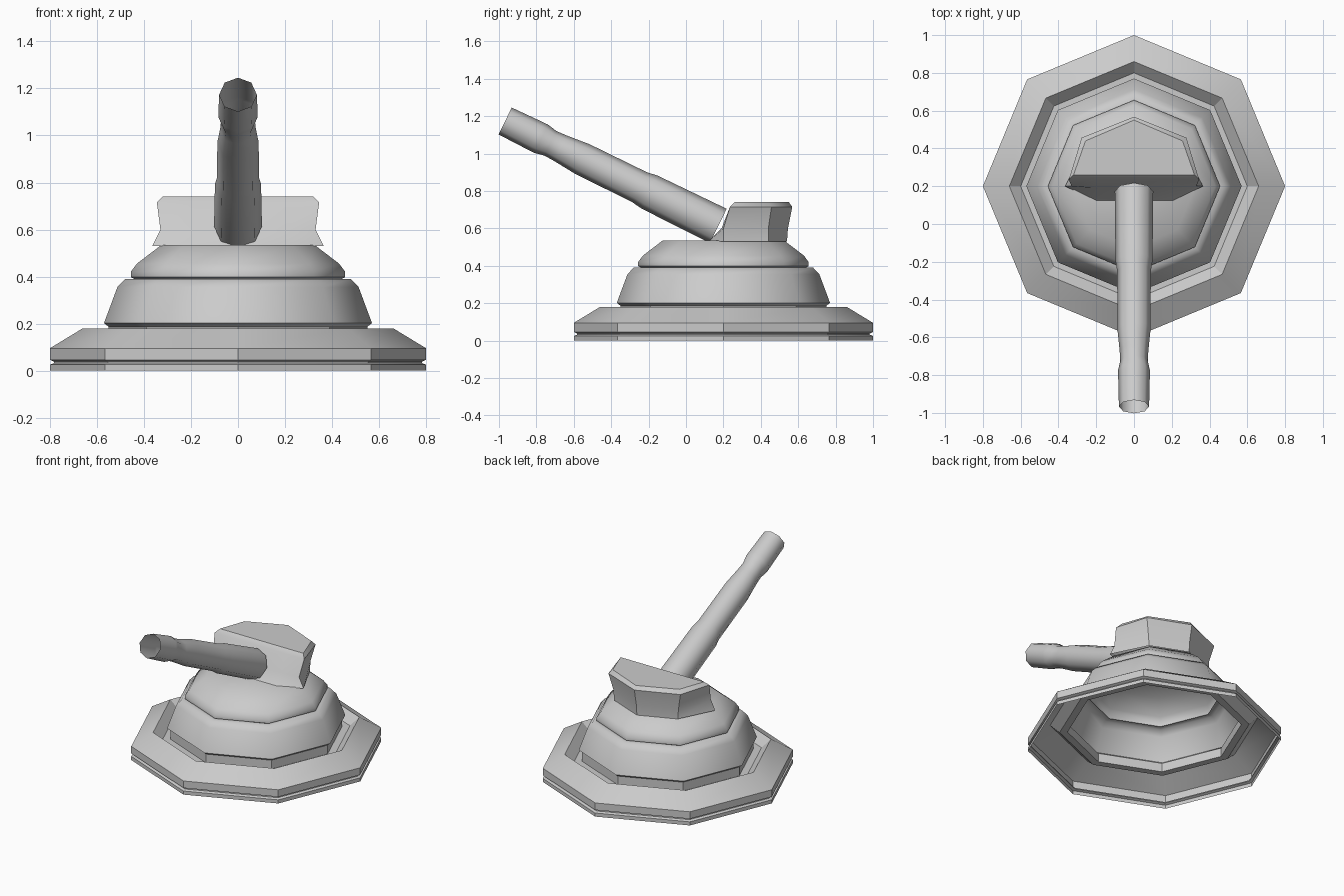
import bpy, bmesh, math
from mathutils import Matrix

if "Cube" in bpy.data.objects:
    bpy.data.objects.remove(bpy.data.objects["Cube"])

SIDES = 8
CY = 0.2  # centre of the round base along y


def finish(name, bm, angle):
    bmesh.ops.recalc_face_normals(bm, faces=bm.faces[:])
    me = bpy.data.meshes.new(name)
    bm.to_mesh(me)
    bm.free()
    ob = bpy.data.objects.new(name, me)
    bpy.context.collection.objects.link(ob)
    bpy.ops.object.select_all(action='DESELECT')
    ob.select_set(True)
    bpy.context.view_layer.objects.active = ob
    bpy.ops.object.shade_smooth_by_angle(angle=math.radians(angle))
    return ob


def loft(bm, rings, cap_start=False, cap_end=False):
    loops = [[bm.verts.new(p) for p in ring] for ring in rings]
    n = len(loops[0])
    for a, b in zip(loops, loops[1:]):
        for i in range(n):
            j = (i + 1) % n
            bm.faces.new((a[i], a[j], b[j], b[i]))
    if cap_start:
        bm.faces.new(loops[0][::-1])
    if cap_end:
        bm.faces.new(loops[-1])


def lathe(name, profile, matrix, angle, cap_start=False, cap_end=False):
    bm = bmesh.new()
    steps = [2 * math.pi * i / SIDES for i in range(SIDES)]
    loft(bm, [[(r * math.cos(a), r * math.sin(a), z) for a in steps] for r, z in profile],
         cap_start, cap_end)
    bm.transform(matrix)
    return finish(name, bm, angle)


centre = Matrix.Translation((0, CY, 0))

# Octagonal foot, open underneath, with a seam groove and a recessed inner channel
lathe("foot", [(0.80, 0), (0.80, 0.025), (0.782, 0.032), (0.782, 0.038), (0.80, 0.046),
               (0.80, 0.095), (0.66, 0.18), (0.60, 0.125), (0.55, 0.125), (0.55, 0.186)],
      centre, 30)

# Middle tier
lathe("pedestal", [(0.55, 0.186), (0.57, 0.202), (0.513, 0.355), (0.48, 0.39), (0.44, 0.39)],
      centre, 50)

# Rotating deck with closed top
lathe("turret_deck", [(0.44, 0.39), (0.456, 0.398), (0.456, 0.42), (0.43, 0.455), (0.325, 0.535)],
      centre, 50, cap_end=True)

# Head: half-octagon at the back, sloping front face
# each row: z, side x, side y, front y, rear corner x, rear corner y, rear y
levels = [(0.53, 0.365, 0.20, 0.12, 0.245, 0.44, 0.54),
          (0.60, 0.33, 0.20, 0.19, 0.25, 0.44, 0.545),
          (0.715, 0.345, 0.235, 0.235, 0.277, 0.457, 0.568),
          (0.74, 0.32, 0.26, 0.26, 0.257, 0.44, 0.55)]
bm = bmesh.new()
loft(bm, [[(-0.2, fy, z), (0.2, fy, z), (sx, sy, z), (rx, ry, z), (0, by, z),
           (-rx, ry, z), (-sx, sy, z)] for z, sx, sy, fy, rx, ry, by in levels],
     cap_end=True)
finish("turret_head", bm, 40)

# Barrel: profile runs back from the muzzle, then is tilted upward
barrel = [(0.08, 0), (0.084, -0.19), (0.084, -0.215), (0.073, -0.27), (0.076, -0.33),
          (0.088, -0.46), (0.089, -0.80), (0.098, -0.86), (0.102, -1.27)]
lathe("barrel", barrel,
      Matrix.Translation((0, -0.967, 1.174)) @ Matrix.Rotation(math.radians(63.8), 4, 'X'),
      50, cap_start=False, cap_end=True)
